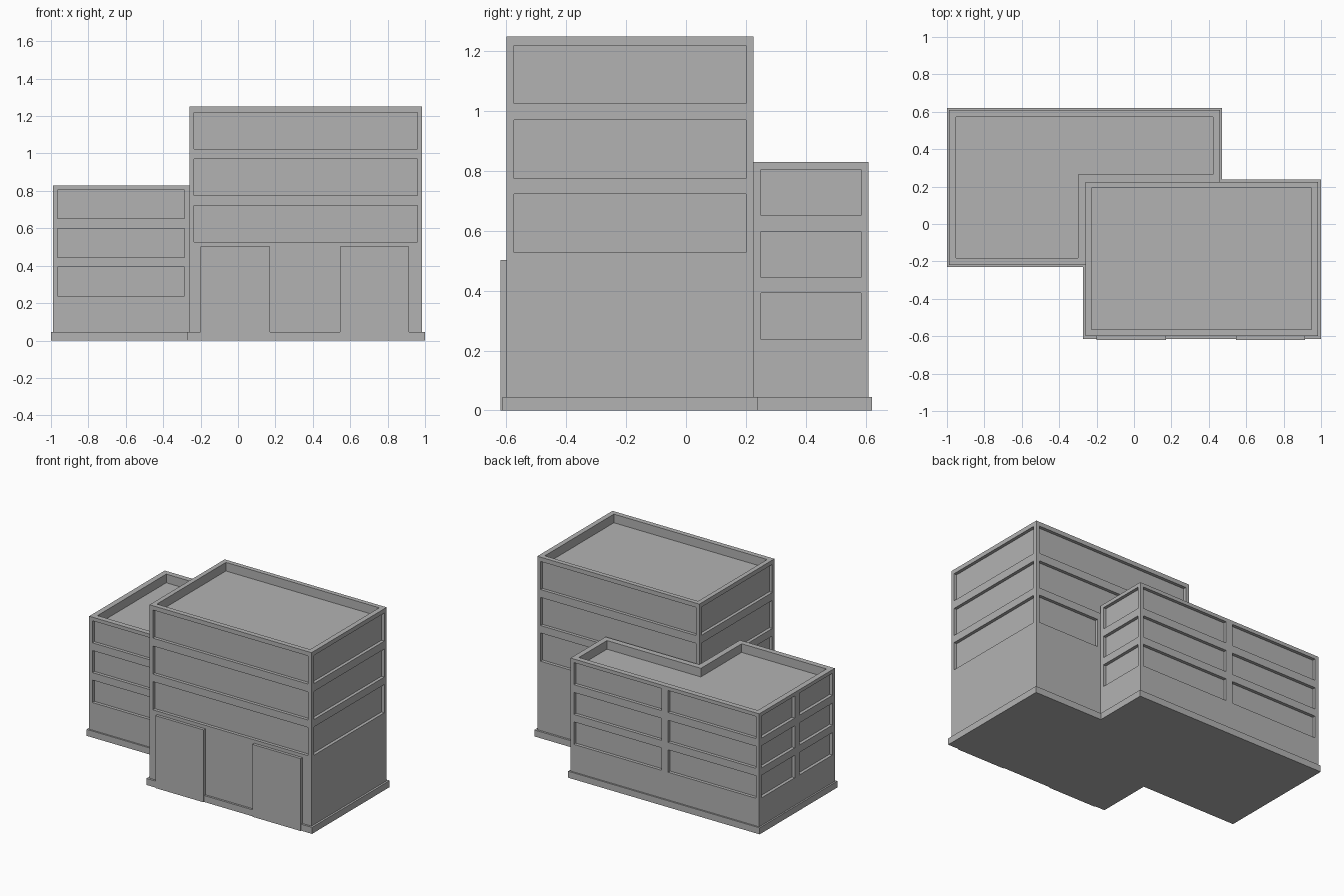
import bpy, bmesh

cube = bpy.data.objects.get("Cube")
if cube:
    bpy.data.objects.remove(cube, do_unlink=True)

grey = bpy.data.materials.new("concrete grey")
grey.use_nodes = True
COLOUR = (0.45, 0.45, 0.45, 1)
grey.diffuse_color = COLOUR
bsdf = next(n for n in grey.node_tree.nodes if n.type == 'BSDF_PRINCIPLED')
bsdf.inputs["Base Color"].default_value = COLOUR

RECESS = 0.022    # window depth
MARGIN = 0.025    # wall left at each corner
OVER = 0.05       # how far cutters reach outside the walls


def rect(x0, x1, y0, y1):
    return [(x0, y0), (x1, y0), (x1, y1), (x0, y1)]


def add_prism(bm, outline, z0, z1):
    """Extrude a flat outline from z0 to z1."""
    face = bm.faces.new([bm.verts.new((x, y, z0)) for x, y in outline])
    top = bmesh.ops.extrude_face_region(bm, geom=[face])["geom"]
    verts = [v for v in top if isinstance(v, bmesh.types.BMVert)]
    bmesh.ops.translate(bm, vec=(0, 0, z1 - z0), verts=verts)


def make(name, prisms):
    bm = bmesh.new()
    for outline, z0, z1 in prisms:
        add_prism(bm, outline, z0, z1)
    bmesh.ops.recalc_face_normals(bm, faces=bm.faces)
    mesh = bpy.data.meshes.new(name)
    bm.to_mesh(mesh)
    bm.free()
    mesh.materials.append(grey)
    obj = bpy.data.objects.new(name, mesh)
    bpy.context.scene.collection.objects.link(obj)
    return obj


def window(axis, wall, out, a, b):
    """Plan outline of a recess in a wall facing +/- x or y."""
    w0, w1 = sorted((wall - out * RECESS, wall + out * OVER))
    return rect(w0, w1, a, b) if axis == 'x' else rect(a, b, w0, w1)


def carve(obj, prisms):
    """Cut the prisms out of the block and keep the plain mesh."""
    cutter = make("cutter", prisms)
    cutter.hide_render = True
    mod = obj.modifiers.new("carve", 'BOOLEAN')
    mod.operation = 'DIFFERENCE'
    mod.solver = 'EXACT'
    mod.object = cutter
    deps = bpy.context.evaluated_depsgraph_get()
    mesh = bpy.data.meshes.new_from_object(obj.evaluated_get(deps))
    obj.modifiers.clear()
    obj.data = mesh
    bpy.data.objects.remove(cutter, do_unlink=True)


# Tall block
X0, X1, Y0, Y1, TOP = -0.26, 0.985, -0.60, 0.225, 1.25
# Low wing, wrapped round the back left corner of the tall block
LX0, LX1, LY0, LY1, LTOP = -0.99, 0.46, -0.22, 0.61, 0.83


def wing_outline(grow, cx, cy):
    return [(LX0 - grow, LY0 - grow), (cx, LY0 - grow), (cx, cy),
            (LX1 + grow, cy), (LX1 + grow, LY1 + grow), (LX0 - grow, LY1 + grow)]


tall = make("tall_block", [(rect(X0, X1, Y0, Y1), 0, TOP)])
cuts = [(rect(X0 + 0.032, X1 - 0.035, Y0 + 0.035, Y1 - 0.032), TOP - 0.06, TOP + OVER)]
for floor, (z0, z1) in enumerate([(0.527, 0.723), (0.775, 0.97), (1.025, 1.22)]):
    # The lowest floor only has windows clear of the wing
    back_start = LX1 + MARGIN if floor == 0 else X0 + MARGIN
    side_end = LY0 - MARGIN if floor == 0 else Y1 - MARGIN
    for w in (window('y', Y0, -1, X0 + MARGIN, X1 - MARGIN),
              window('y', Y1, 1, back_start, X1 - MARGIN),
              window('x', X1, 1, Y0 + MARGIN, Y1 - MARGIN),
              window('x', X0, -1, Y0 + MARGIN, side_end)):
        cuts.append((w, z0, z1))
carve(tall, cuts)

wing = make("low_wing", [(wing_outline(0, X0, Y1), 0, LTOP)])
cuts = [(wing_outline(-0.038, X0 - 0.04, Y1 + 0.04), LTOP - 0.06, LTOP + OVER)]
mid_x, mid_y = (LX0 + LX1) / 2, (LY0 + LY1) / 2
for z0, z1 in [(0.237, 0.393), (0.445, 0.598), (0.652, 0.805)]:
    for w in (window('y', LY0, -1, LX0 + MARGIN, X0 - MARGIN),
              window('x', LX1, 1, Y1 + MARGIN, LY1 - MARGIN),
              window('y', LY1, 1, LX0 + MARGIN, mid_x - MARGIN),
              window('y', LY1, 1, mid_x + MARGIN, LX1 - MARGIN),
              window('x', LX0, -1, LY0 + MARGIN, mid_y - MARGIN),
              window('x', LX0, -1, mid_y + MARGIN, LY1 - MARGIN)):
        cuts.append((w, z0, z1))
carve(wing, cuts)

# Plinths
STEP = 0.014
make("tall_plinth", [(rect(X0 - STEP, X1 + STEP, Y0 - STEP, Y1 + STEP), 0, 0.045)])
make("wing_plinth", [(wing_outline(0.011, X0 - STEP, Y1 + STEP), 0, 0.045)])

# Entrance panels on the front
for side, x in (("right", -0.2), ("left", 0.545)):
    make(side + "_entrance_panel", [(rect(x, x + 0.37, Y0 - 0.02, Y0 + 0.01), 0, 0.503)])
